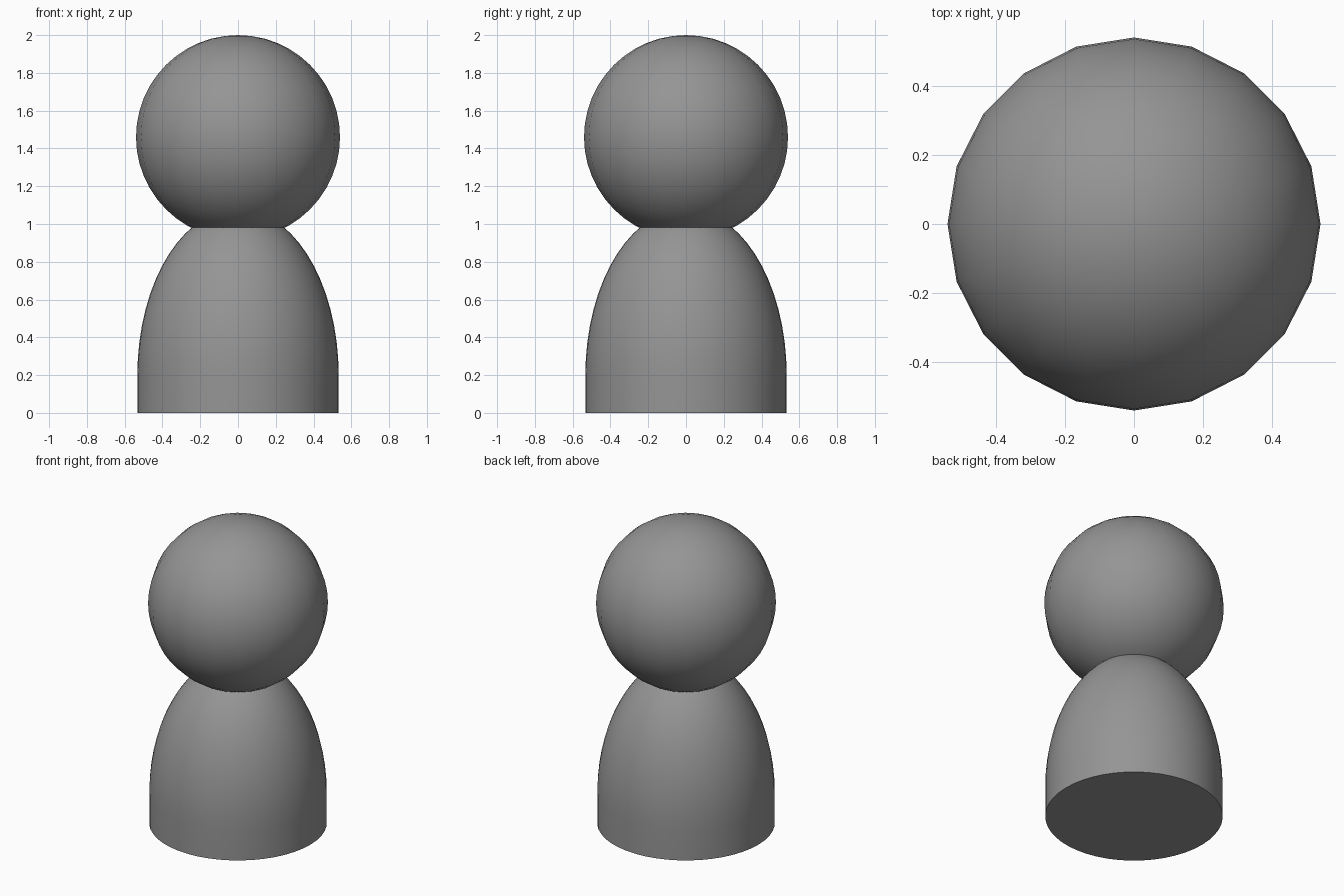
import bpy, bmesh, math

if "Cube" in bpy.data.objects:
    bpy.data.objects.remove(bpy.data.objects["Cube"])

# Dark grey finish shared by both parts
grey = bpy.data.materials.new("dark_grey")
grey.diffuse_color = (0.3, 0.3, 0.3, 1)
grey.use_nodes = True
grey.node_tree.nodes["Principled BSDF"].inputs["Base Color"].default_value = grey.diffuse_color

# Head: smooth sphere
bpy.ops.mesh.primitive_uv_sphere_add(segments=20, ring_count=24, radius=0.54, location=(0, 0, 1.46))
head = bpy.context.object
head.name = "head"
head.data.materials.append(grey)
bpy.ops.object.shade_smooth()

# Body: straight base rising into an elliptical shoulder dome, tucked into the head
R, BASE, RISE, N = 0.533, 0.2, 0.88, 48
profile = [(R, 0.0)]
for i in range(13):
    a = math.radians(70) * i / 12
    profile.append((R * math.cos(a), BASE + RISE * math.sin(a)))

bm = bmesh.new()
rings = [[bm.verts.new((r * math.cos(2 * math.pi * k / N), r * math.sin(2 * math.pi * k / N), z))
          for k in range(N)] for r, z in profile]
for lo, hi in zip(rings, rings[1:]):
    for k in range(N):
        j = (k + 1) % N
        bm.faces.new((lo[k], lo[j], hi[j], hi[k]))
bm.faces.new(rings[0][::-1])
bm.faces.new(rings[-1])

mesh = bpy.data.meshes.new("body")
bm.to_mesh(mesh)
bm.free()
body = bpy.data.objects.new("body", mesh)
body.data.materials.append(grey)
bpy.context.collection.objects.link(body)
bpy.ops.object.select_all(action='DESELECT')
body.select_set(True)
bpy.context.view_layer.objects.active = body
bpy.ops.object.shade_smooth_by_angle(angle=math.radians(35))
